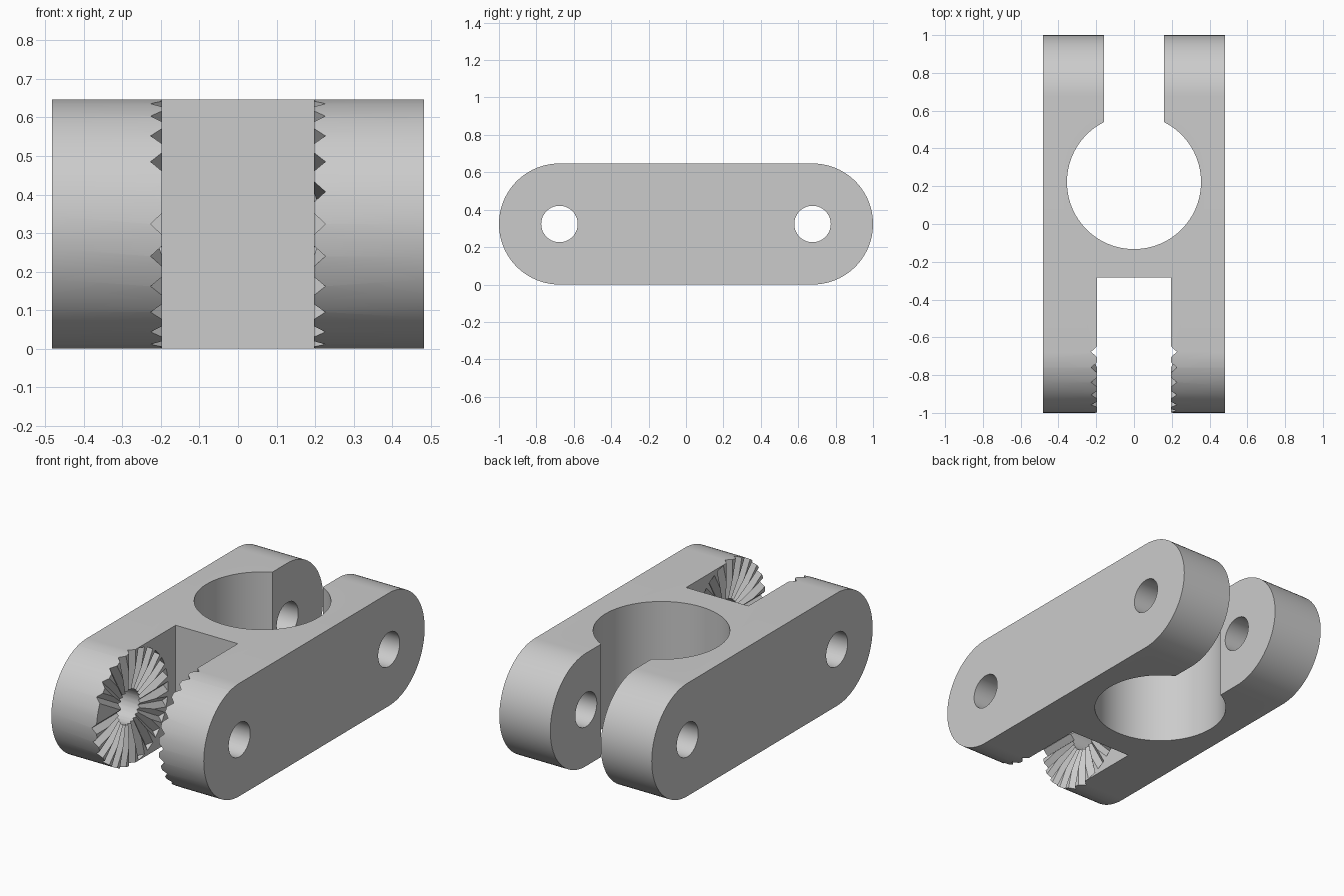
import bpy
import bmesh
from math import pi, cos, sin
from mathutils import Matrix, Vector

old = bpy.data.objects.get("Cube")
if old:
    bpy.data.objects.remove(old, do_unlink=True)

HALF_W = 0.483          # half width across x
R = 0.3235              # end radius, half the height
PIVOT = 1 - R           # distance of the bolt axes from the centre
SLOT = 0.197            # half width of the front slot
TEETH = 24

grey = bpy.data.materials.new("plain grey")
grey.use_nodes = True
grey.diffuse_color = (0.6, 0.6, 0.6, 1)
grey.node_tree.nodes["Principled BSDF"].inputs["Base Color"].default_value = (0.6, 0.6, 0.6, 1)


def prism(name, points, direction):
    """Closed solid from an outline of 3D points swept along a direction."""
    bm = bmesh.new()
    face = bm.faces.new([bm.verts.new(p) for p in points])
    swept = bmesh.ops.extrude_face_region(bm, geom=[face])["geom"]
    bmesh.ops.translate(bm, vec=direction, verts=[g for g in swept if isinstance(g, bmesh.types.BMVert)])
    bmesh.ops.recalc_face_normals(bm, faces=bm.faces)
    mesh = bpy.data.meshes.new(name)
    bm.to_mesh(mesh)
    bm.free()
    obj = bpy.data.objects.new(name, mesh)
    bpy.context.collection.objects.link(obj)
    return obj


def cut(body, cutter):
    """Subtract the cutter from the body and discard it."""
    cutter.hide_render = True
    bpy.context.view_layer.objects.active = body
    mod = body.modifiers.new("cut", "BOOLEAN")
    mod.operation = "DIFFERENCE"
    mod.solver = "EXACT"
    mod.object = cutter
    bpy.ops.object.modifier_apply(modifier=mod.name)
    bpy.data.objects.remove(cutter, do_unlink=True)


def box(name, x, y0, y1):
    return prism(name, [(-x, y0, -1), (x, y0, -1), (x, y1, -1), (-x, y1, -1)], (0, 0, 3))


def circle(radius, count):
    return [(radius * cos(2 * pi * i / count), radius * sin(2 * pi * i / count)) for i in range(count)]


# Body: a bar with round ends
outline = []
for side in (1, -1):
    for i in range(49):
        a = -pi / 2 + pi * i / 48
        outline.append((-HALF_W, side * (PIVOT + R * cos(a)), R + side * R * sin(a)))
body = prism("clamp_body", outline, (2 * HALF_W, 0, 0))
body.data.materials.append(grey)

# Round tube seat, clamping gap at the back and slot at the front
cut(body, prism("tube_bore", [(x, y + 0.222, -1) for x, y in circle(0.355, 96)], (0, 0, 3)))
cut(body, box("clamp_gap", 0.16, 0.222, 1.5))
cut(body, box("front_slot", SLOT, -1.5, -0.283))

# Bolt holes through both pairs of arms
for y in (-PIVOT, PIVOT):
    cut(body, prism("bolt_hole", [(-1, y + a, R + b) for a, b in circle(0.0975, 64)], (2, 0, 0)))

# Radial V grooves on the inner faces of the front arms
for side in (1, -1):
    for i in range(TEETH):
        turn = Matrix.Rotation(2 * pi * i / TEETH, 3, "X")
        centre = Vector((0, -PIVOT, R))
        section = [(SLOT + 0.03, 0), (SLOT - 0.03, 0.056), (SLOT - 0.03, -0.056)]
        points = [centre + turn @ Vector((side * x, w, 0.06)) for x, w in section]
        cut(body, prism("groove", points, turn @ Vector((0, 0, 0.265))))

# Smooth curved walls, keep the edges crisp
bpy.ops.object.select_all(action="DESELECT")
body.select_set(True)
bpy.context.view_layer.objects.active = body
bpy.ops.object.shade_smooth_by_angle(angle=pi / 9)
